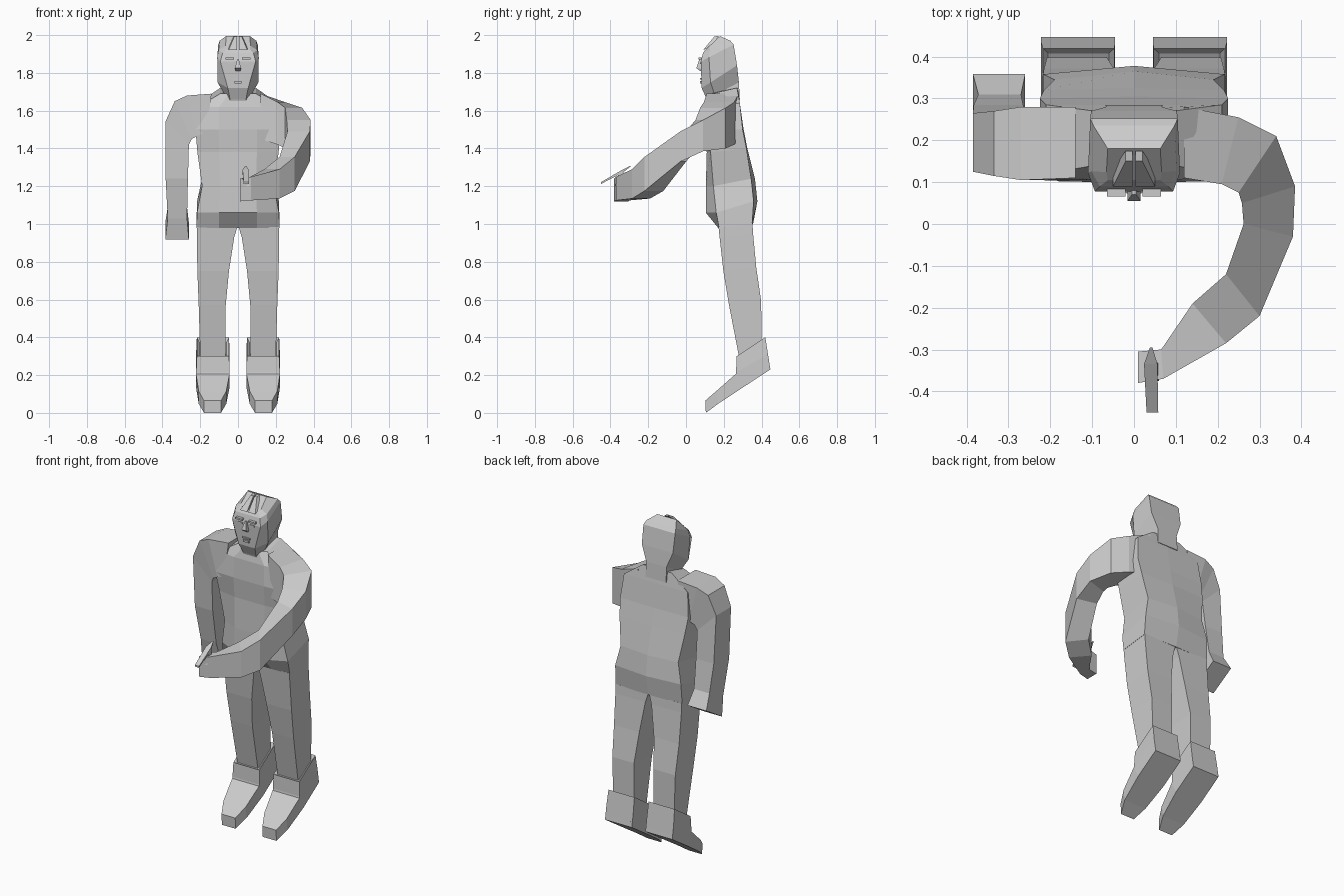
import bpy, bmesh

skin = bpy.data.materials.new("plain_grey")
skin.diffuse_color = (0.6, 0.6, 0.6, 1)


def loft(name, rings):
    """Join equal-length point rings into one closed flat-shaded solid."""
    bm = bmesh.new()
    loops = [[bm.verts.new(p) for p in ring] for ring in rings]
    n = len(loops[0])
    for a, b in zip(loops, loops[1:]):
        for i in range(n):
            j = (i + 1) % n
            bm.faces.new((a[i], a[j], b[j], b[i]))
    bm.faces.new(loops[0][::-1])
    bm.faces.new(loops[-1])
    bmesh.ops.recalc_face_normals(bm, faces=bm.faces)
    mesh = bpy.data.meshes.new(name)
    bm.to_mesh(mesh)
    bm.free()
    mesh.materials.append(skin)
    ob = bpy.data.objects.new(name, mesh)
    bpy.context.collection.objects.link(ob)
    return ob


def slab(x0, x1, yf, yb, zf, zb):
    """Four-cornered ring, front edge and back edge at their own heights."""
    return [(x0, yf, zf), (x1, yf, zf), (x1, yb, zb), (x0, yb, zb)]


# Torso: front height, back height, half width, front middle, front side, back side, back middle
def torso_ring(zf, zb, w, fm, fs, bs, bm_):
    m = min(0.1, w * 0.5)
    return [(-m, fm, zf), (m, fm, zf), (w, fs, zf), (w, bs, zb),
            (0, bm_, zb), (-w, bs, zb), (-w, fs, zf)]


loft("torso", [torso_ring(*r) for r in (
    (0.98, 1.00, 0.220, 0.17, 0.175, 0.350, 0.355),
    (1.06, 1.12, 0.217, 0.105, 0.16, 0.358, 0.378),
    (1.20, 1.24, 0.190, 0.105, 0.145, 0.345, 0.365),
    (1.38, 1.40, 0.215, 0.11, 0.13, 0.320, 0.325),
    (1.50, 1.50, 0.225, 0.10, 0.105, 0.300, 0.305),
    (1.62, 1.64, 0.210, 0.105, 0.12, 0.285, 0.285),
    (1.69, 1.72, 0.095, 0.12, 0.14, 0.270, 0.275))])


# Neck and head: front y, front z, back y, back z, half width, front width share
def head_ring(yf, zf, yb, zb, w, k):
    ym, zm = yf + (yb - yf) * 0.25, zf + (zb - zf) * 0.25
    return [(-w * k, yf, zf), (w * k, yf, zf), (w, ym, zm), (w * 0.95, yb, zb),
            (-w * 0.95, yb, zb), (-w, ym, zm)]


loft("head", [head_ring(*r) for r in (
    (0.125, 1.60, 0.285, 1.66, 0.072, 0.7),
    (0.110, 1.66, 0.280, 1.75, 0.070, 0.6),
    (0.083, 1.72, 0.270, 1.84, 0.108, 0.5),
    (0.078, 1.86, 0.252, 1.95, 0.110, 0.85),
    (0.090, 1.905, 0.235, 1.97, 0.102, 0.8),
    (0.105, 1.925, 0.180, 1.995, 0.066, 0.95))])

# Face and hair details
loft("nose", [slab(-0.005, 0.005, 0.07, 0.09, 1.87, 1.87),
              slab(-0.016, 0.016, 0.055, 0.09, 1.825, 1.82),
              slab(-0.012, 0.012, 0.075, 0.09, 1.81, 1.81)])
loft("upper_lip", [slab(-0.025, 0.025, 0.075, 0.09, z, z) for z in (1.765, 1.773)])
loft("lower_lip", [slab(-0.018, 0.018, 0.073, 0.09, z, z) for z in (1.745, 1.757)])
for side, s in (("left", -1), ("right", 1)):
    loft(side + "_eye", [slab(s * 0.025, s * 0.055, 0.074, 0.09, z, z) for z in (1.848, 1.858)])
    loft(side + "_brow", [slab(s * 0.02, s * 0.065, 0.066, 0.095, z, z) for z in (1.872, 1.882)])
    loft(side + "_hair_tuft", [slab(s * 0.004, s * 0.05, 0.09, 0.13, 1.92, 1.94),
                               slab(s * 0.004, s * 0.02, 0.15, 0.175, 1.993, 1.996)])


# Hanging arm: outer x, outer z, inner x, inner z, front y, back y, rise of the back edge
def hang_ring(xo, zo, xi, zi, yf, yb, rise=0):
    return [(xo, yf, zo), (xi, yf, zi), (xi, yb, zi + rise), (xo, yb, zo + rise)]


loft("hanging_arm", [hang_ring(*r) for r in (
    (-0.14, 1.69, -0.17, 1.48, 0.11, 0.28),
    (-0.27, 1.68, -0.21, 1.47, 0.105, 0.28),
    (-0.335, 1.65, -0.245, 1.45, 0.115, 0.27),
    (-0.385, 1.54, -0.26, 1.42, 0.125, 0.265),
    (-0.383, 1.24, -0.265, 1.24, 0.14, 0.285, 0.02),
    (-0.372, 1.03, -0.27, 1.03, 0.18, 0.31, 0.06),
    (-0.385, 0.917, -0.26, 0.917, 0.21, 0.358, 0.09))])


# Raised arm: outer x y, inner x y, top z, bottom z
def raised_ring(xo, yo, xi, yi, zt, zb):
    return [(xo, yo, zt), (xi, yi, zt), (xi, yi, zb), (xo, yo, zb)]


loft("raised_arm", [raised_ring(*r) for r in (
    (0.12, 0.28, 0.12, 0.11, 1.69, 1.45),
    (0.25, 0.255, 0.21, 0.095, 1.645, 1.42),
    (0.34, 0.21, 0.25, 0.075, 1.615, 1.40),
    (0.385, 0.09, 0.258, 0.05, 1.55, 1.385),
    (0.38, -0.03, 0.262, 0.0, 1.49, 1.33),
    (0.30, -0.22, 0.22, -0.12, 1.355, 1.175),
    (0.22, -0.285, 0.14, -0.19, 1.29, 1.135),
    (0.07, -0.37, 0.065, -0.30, 1.25, 1.125),
    (0.01, -0.38, 0.01, -0.305, 1.24, 1.12))])

# Thumb post and thin stick held in the raised hand
loft("thumb", [slab(0.028, 0.06, -0.375, -0.335, 1.20, 1.21),
               slab(0.028, 0.055, -0.355, -0.33, 1.275, 1.285)])
loft("held_stick", [
    [(0.03, -0.45, 1.212), (0.058, -0.45, 1.212), (0.058, -0.45, 1.222), (0.03, -0.45, 1.222)],
    [(0.024, -0.335, 1.272), (0.056, -0.335, 1.272), (0.056, -0.335, 1.288), (0.024, -0.335, 1.288)],
    [(0.038, -0.295, 1.303), (0.044, -0.295, 1.303), (0.044, -0.295, 1.308), (0.038, -0.295, 1.308)]])

# Legs and shoes, one pair per side
for side, s in (("left", -1), ("right", 1)):
    # outer x, inner x, front y, back y, height
    loft(side + "_leg", [slab(s * xo, s * xi, yf, yb, z, z + 0.02) for xo, xi, yf, yb, z in (
        (0.218, 0.003, 0.172, 0.352, 0.985),
        (0.218, 0.02, 0.178, 0.355, 0.93),
        (0.215, 0.048, 0.198, 0.372, 0.75),
        (0.208, 0.065, 0.228, 0.398, 0.57),
        (0.200, 0.065, 0.28, 0.400, 0.30))])
    # ankle cuff, open look from an inset top
    loft(side + "_cuff", [slab(s * xo, s * xi, yf, yb, zf, zb) for xo, xi, yf, yb, zf, zb in (
        (0.222, 0.045, 0.262, 0.445, 0.20, 0.24),
        (0.222, 0.045, 0.265, 0.434, 0.215, 0.31),
        (0.218, 0.047, 0.268, 0.420, 0.30, 0.40),
        (0.205, 0.060, 0.280, 0.408, 0.295, 0.375))])
    # shoe, lofted heel to toe
    loft(side + "_shoe", [
        [(s * xo, y, zb), (s * xi, y, zb), (s * xi, yt, zt), (s * xo, yt, zt)]
        for xo, xi, y, yt, zb, zt in (
            (0.222, 0.045, 0.447, 0.442, 0.23, 0.26),
            (0.222, 0.045, 0.30, 0.262, 0.134, 0.205),
            (0.208, 0.062, 0.17, 0.16, 0.048, 0.115),
            (0.180, 0.090, 0.105, 0.102, 0.0, 0.065))])
